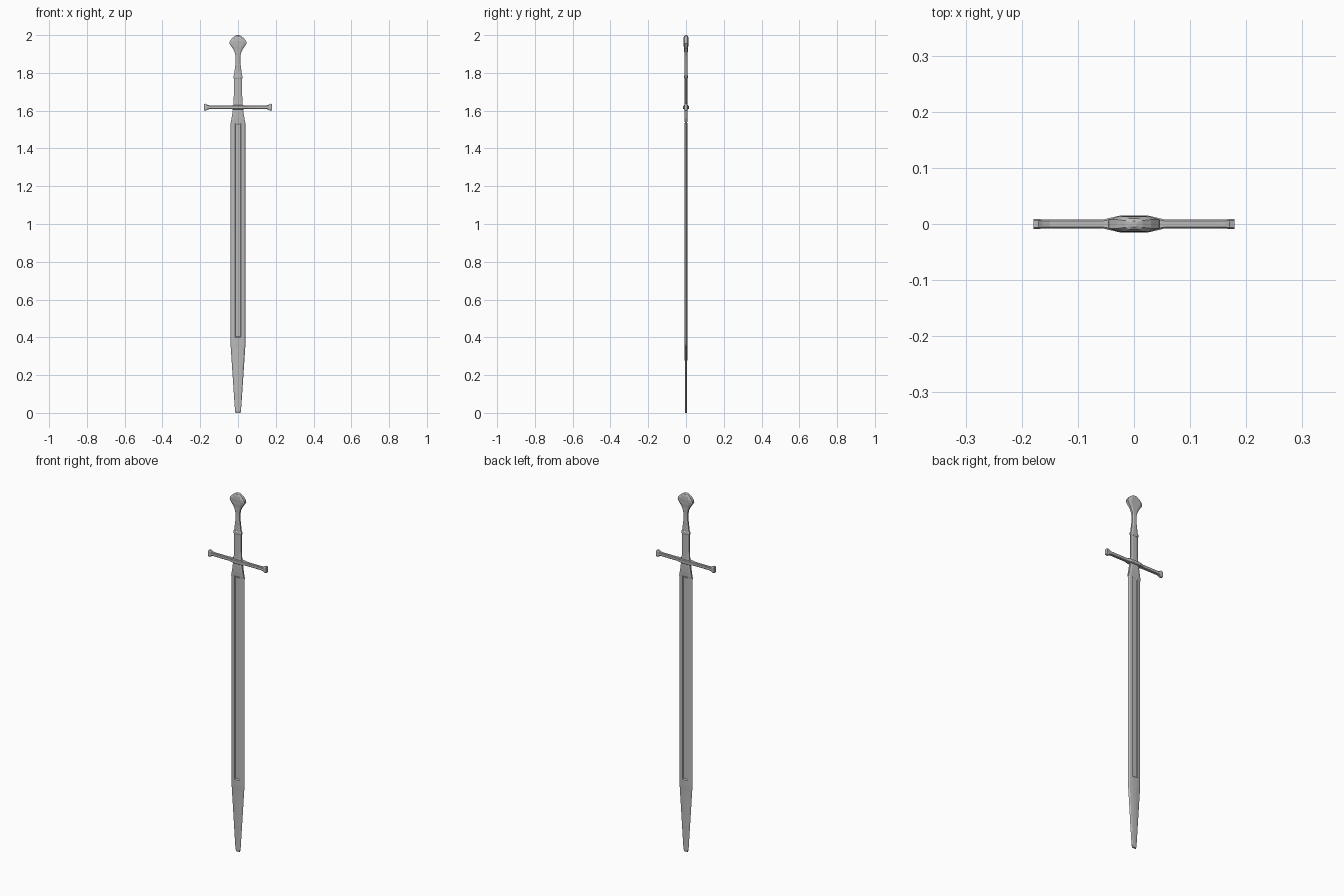
import bpy, bmesh
from mathutils import Vector

# Dark steel shared by every part
steel = bpy.data.materials.new("dark_steel")
steel.diffuse_color = (0.5, 0.5, 0.5, 1)


def loft(name, rings):
    """Skin a list of equal-length rings into a closed flat-shaded solid."""
    bm = bmesh.new()
    loops = [[bm.verts.new(p) for p in ring] for ring in rings]
    for a, b in zip(loops, loops[1:]):
        n = len(a)
        for i in range(n):
            j = (i + 1) % n
            bm.faces.new((a[i], a[j], b[j], b[i]))
    bm.faces.new(loops[0][::-1])
    bm.faces.new(loops[-1])
    bmesh.ops.recalc_face_normals(bm, faces=bm.faces[:])
    me = bpy.data.meshes.new(name)
    bm.to_mesh(me)
    bm.free()
    me.materials.append(steel)
    ob = bpy.data.objects.new(name, me)
    bpy.context.collection.objects.link(ob)
    return ob


def blade_ring(z, w, t, f, d):
    """Bevelled blade section: half width w, thickness t, fuller half width f, depth d."""
    front = [(-w, 0), (-w * 0.8, -t * 0.75), (-f, -t), (-f * 0.75, -t + d),
             (f * 0.75, -t + d), (f, -t), (w * 0.8, -t * 0.75)]
    pts = front + [(-x, -y) for x, y in front]
    return [Vector((x, y, z)) for x, y in pts]


def octagon(a, b, flat=0.5):
    """Eight-sided section with half sizes a and b."""
    return [(a, -b * flat), (a, b * flat), (a * flat, b), (-a * flat, b),
            (-a, b * flat), (-a, -b * flat), (-a * flat, -b), (a * flat, -b)]


def upright(name, rows, flat=0.5):
    return loft(name, [[Vector((x, y, z)) for x, y in octagon(w, t, flat)]
                       for z, w, t in rows])


# Blade: tapered tip, long fuller, then shoulders
loft("blade", [blade_ring(*r) for r in [
    (0.0, 0.012, 0.004, 0.005, 0.0),
    (0.012, 0.016, 0.005, 0.006, 0.0),
    (0.34, 0.038, 0.007, 0.010, 0.0),
    (0.37, 0.040, 0.008, 0.013, 0.0),
    (0.40, 0.040, 0.008, 0.016, 0.0),
    (0.405, 0.040, 0.008, 0.016, 0.005),
    (1.525, 0.040, 0.008, 0.016, 0.005),
    (1.535, 0.040, 0.008, 0.016, 0.0)]])

# Ricasso block between blade and guard
upright("ricasso", [(1.53, 0.040, 0.006), (1.56, 0.034, 0.008),
                    (1.59, 0.029, 0.009), (1.615, 0.026, 0.009)], 0.6)

# Crossguard: thick centre, slim arms, flared ends
half = [(0.025, 0.011, 0.015), (0.055, 0.009, 0.008), (0.15, 0.009, 0.008),
        (0.163, 0.014, 0.008), (0.17, 0.019, 0.009), (0.179, 0.016, 0.009)]
stations = [(-x, h, t) for x, h, t in reversed(half)] + half
loft("crossguard", [[Vector((x, y, 1.618 + z)) for z, y in octagon(h, t, 0.7)]
                    for x, h, t in stations])

# Lower grip
upright("lower_grip", [(1.615, 0.027, 0.008), (1.65, 0.023, 0.007),
                       (1.70, 0.022, 0.007), (1.775, 0.022, 0.007)])

# Collar ring at mid grip
upright("grip_collar", [(1.770, 0.022, 0.008), (1.774, 0.025, 0.010),
                        (1.784, 0.025, 0.010), (1.788, 0.022, 0.008)])

# Upper grip narrowing to the neck
upright("upper_grip", [(1.78, 0.022, 0.008), (1.82, 0.017, 0.008),
                       (1.85, 0.013, 0.008), (1.89, 0.012, 0.008)])

# Pommel: fishtail flare with a domed top
upright("pommel", [(1.885, 0.012, 0.008), (1.905, 0.016, 0.009),
                   (1.925, 0.025, 0.010), (1.94, 0.036, 0.012),
                   (1.956, 0.046, 0.013), (1.969, 0.043, 0.014),
                   (1.985, 0.030, 0.013), (1.996, 0.015, 0.010),
                   (2.0, 0.005, 0.005)], 0.6)
